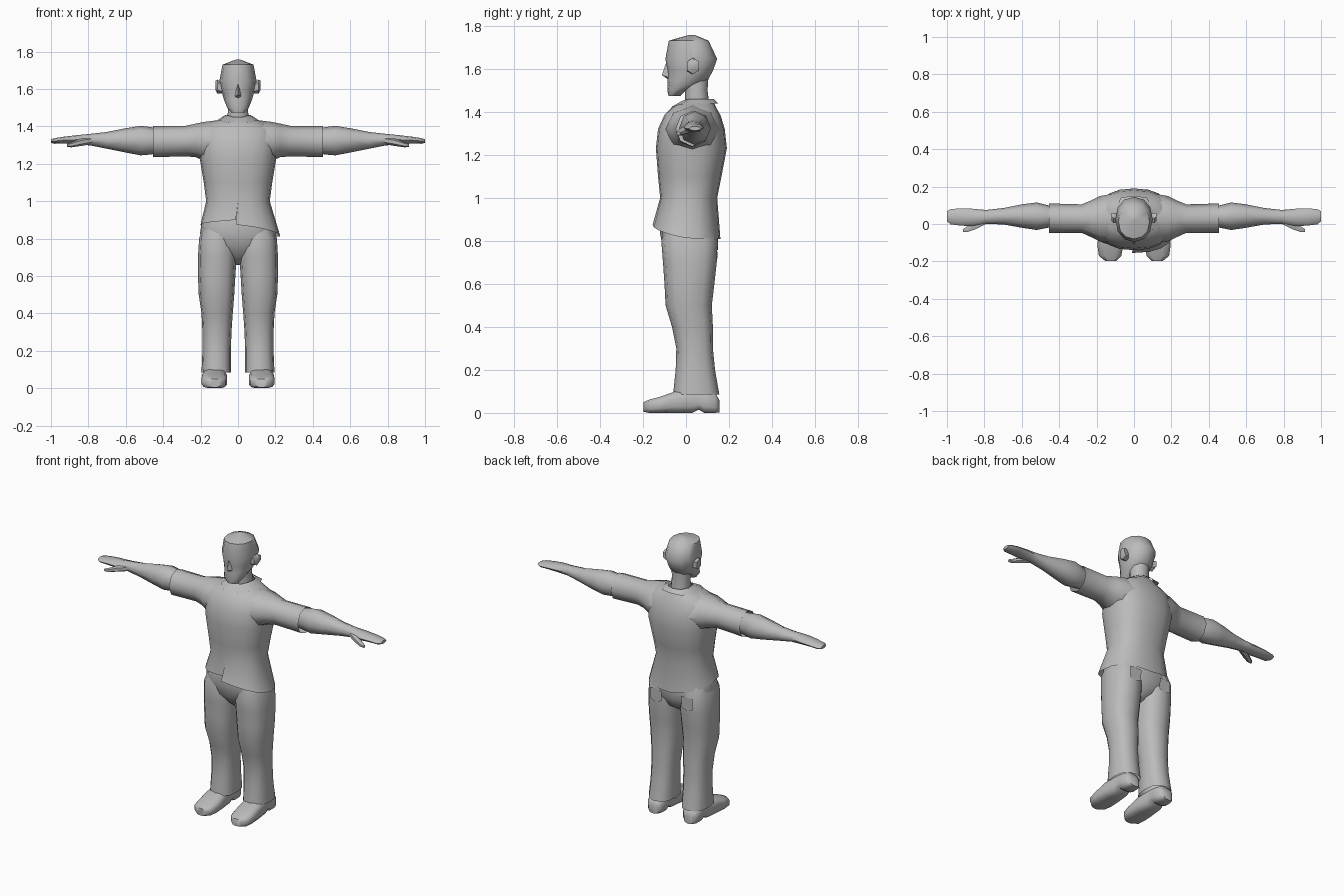
import bpy, bmesh, math
from mathutils import Vector

grey = bpy.data.materials.new("plain grey")
grey.diffuse_color = (0.5, 0.5, 0.5, 1)


def finish(name, bm, angle=50):
    bmesh.ops.remove_doubles(bm, verts=bm.verts, dist=0.0005)
    bmesh.ops.recalc_face_normals(bm, faces=bm.faces)
    me = bpy.data.meshes.new(name)
    bm.to_mesh(me)
    bm.free()
    me.materials.append(grey)
    ob = bpy.data.objects.new(name, me)
    bpy.context.collection.objects.link(ob)
    bpy.ops.object.select_all(action='DESELECT')
    ob.select_set(True)
    bpy.context.view_layer.objects.active = ob
    bpy.ops.object.shade_smooth_by_angle(angle=math.radians(angle))
    return ob


def outline(n, power, phase):
    """Unit superellipse, stretched to fill -1..1 both ways."""
    pts = []
    for i in range(n):
        t = math.radians(phase) + 2 * math.pi * i / n
        pts.append([math.copysign(abs(f) ** (2 / power), f) for f in (math.cos(t), math.sin(t))])
    m = [max(abs(p[k]) for p in pts) for k in (0, 1)]
    return [(p[0] / m[0], p[1] / m[1]) for p in pts]


def loft(name, axis, rings, n=12, power=2.3, phase=90, side=1, caps=(True, True), angle=50):
    """Rings are (position on axis, low a, high a, low b, high b)."""
    bm = bmesh.new()
    shape, rows = outline(n, power, phase), []
    for s, a0, a1, b0, b1 in rings:
        row = []
        for u, v in shape:
            a, b = (a0 + a1) / 2 + u * (a1 - a0) / 2, (b0 + b1) / 2 + v * (b1 - b0) / 2
            p = {'x': (s, a, b), 'y': (a, s, b), 'z': (a, b, s)}[axis]
            row.append(bm.verts.new((p[0] * side, p[1], p[2])))
        rows.append(row)
    for r, q in zip(rows, rows[1:]):
        for i in range(n):
            j = (i + 1) % n
            bm.faces.new((r[i], r[j], q[j], q[i]))
    for use, row in zip(caps, (rows[0], rows[-1])):
        if use:
            bm.faces.new(row)
    return finish(name, bm, angle)


def prism(name, pts, faces, angle=50):
    bm = bmesh.new()
    v = [bm.verts.new(p) for p in pts]
    for f in faces:
        bm.faces.new([v[i] for i in f])
    return finish(name, bm, angle)


# Shirt body: open at the bottom, with an uneven hem that steps at the front
def shirt():
    rings = [(0.85, .20, -.155, .16), (1.0, .17, -.12, .145), (1.1, .183, -.13, .165),
             (1.23, .205, -.14, .19), (1.32, .21, -.13, .18), (1.385, .20, -.10, .16),
             (1.42, .14, -.065, .14), (1.45, .065, -.015, .125)]
    hem = [.875, .812, .808, .875, .90]
    n, rows = 20, []
    bm = bmesh.new()
    shape = outline(n, 2.4, -90)
    for k, (z, rx, y0, y1) in enumerate(rings):
        row = []
        for i in range(n + 1):
            u, v = shape[i % n]
            x, y, h = u * rx, (y0 + y1) / 2 + v * (y1 - y0) / 2, z
            if k == 0:
                f = i * 4 / n
                j = min(int(f), 3)
                h = hem[j] + (hem[j + 1] - hem[j]) * (f - j)
                if x > 0:
                    x *= 1.13
                if i > n * .82:
                    y *= .86
                if i in (0, n):
                    x = -.012
            row.append(bm.verts.new((x, y, h)))
        rows.append(row)
    for r, q in zip(rows, rows[1:]):
        for i in range(n):
            bm.faces.new((r[i], r[i + 1], q[i + 1], q[i]))
    finish("shirt", bm)


shirt()

# Trousers top
loft("trouser_hips", 'z', [(.66, -.012, .012, -.01, .06), (.70, -.08, .08, -.06, .12),
                           (.76, -.19, .19, -.105, .145), (.83, -.203, .203, -.12, .15),
                           (.91, -.19, .19, -.12, .135), (.97, -.16, .16, -.10, .125)], n=16, power=2.5)

# Neck and head
loft("neck", 'z', [(1.42, -.058, .058, -.005, .11), (1.50, -.053, .053, -.005, .10),
                   (1.57, -.055, .055, -.02, .105)], n=10)
loft("head", 'z', [(1.474, -.035, .035, -.082, -.025), (1.50, -.058, .058, -.087, .0),
                   (1.545, -.076, .076, -.086, .10), (1.59, -.088, .088, -.086, .125),
                   (1.645, -.099, .099, -.096, .145), (1.73, -.083, .083, -.08, .105),
                   (1.757, -.012, .012, .015, .04)], n=12, power=2.2)
prism("nose", [(0, -.09, 1.635), (-.018, -.08, 1.56), (.018, -.08, 1.56), (0, -.112, 1.57), (0, -.08, 1.548)],
      [(0, 1, 3), (0, 3, 2), (1, 4, 3), (4, 2, 3), (0, 2, 4, 1)])

for s, tag in ((1, "right"), (-1, "left")):
    # Ears
    loft(tag + "_ear", 'x', [(.08, .005, .05, 1.575, 1.63), (.11, .005, .06, 1.575, 1.65),
                             (.121, .02, .06, 1.595, 1.645)], n=6, side=s)
    # Folded collar flaps
    prism(tag + "_collar", [(s * x, y, z) for x, y, z in (
        (.002, -.045, 1.428), (.05, -.075, 1.418), (.10, -.03, 1.432), (.105, .06, 1.437), (.07, .142, 1.437), (0, .15, 1.437),
        (.03, -.015, 1.452), (.062, .02, 1.46), (.068, .07, 1.46), (.045, .115, 1.46), (0, .128, 1.46))],
        [(0, 1, 6), (1, 2, 7, 6), (2, 3, 8, 7), (3, 4, 9, 8), (4, 5, 10, 9)])
    # Sleeve
    loft(tag + "_sleeve", 'x', [(.09, -.10, .165, 1.20, 1.435), (.18, -.095, .15, 1.215, 1.424),
                                (.225, -.072, .128, 1.235, 1.415), (.28, -.047, .105, 1.24, 1.403),
                                (.455, -.047, .11, 1.235, 1.402)], n=8, power=2, side=s, caps=(True, False))
    # Bare forearm and palm
    loft(tag + "_forearm_and_hand", 'x', [
        (.40, -.02, .09, 1.265, 1.38), (.46, -.02, .10, 1.25, 1.395), (.52, -.032, .115, 1.245, 1.403),
        (.60, -.02, .105, 1.26, 1.39), (.70, -.002, .085, 1.28, 1.37), (.79, .0, .075, 1.298, 1.36),
        (.87, -.012, .082, 1.305, 1.352), (.93, -.008, .083, 1.308, 1.345), (.98, -.002, .08, 1.307, 1.337),
        (1.0, .015, .068, 1.312, 1.332)], n=8, power=2, side=s)
    # Thumb
    loft(tag + "_thumb", 'x', [(.78, .005, .04, 1.305, 1.345), (.84, -.025, .02, 1.295, 1.335),
                               (.89, -.043, -.012, 1.288, 1.315), (.915, -.043, -.027, 1.29, 1.307)],
         n=6, power=2, side=s)
    # Trouser leg
    loft(tag + "_trouser_leg", 'z', [
        (.085, .038, .195, -.06, .155), (.20, .038, .19, -.048, .135), (.30, .035, .19, -.045, .125),
        (.40, .028, .195, -.065, .125), (.50, .02, .21, -.095, .12), (.60, .014, .214, -.10, .132),
        (.70, .008, .214, -.107, .143), (.80, .01, .208, -.115, .147), (.88, .02, .18, -.09, .12)],
        n=12, power=2.5, side=s, caps=(False, True))
    # Shoe
    loft(tag + "_shoe", 'y', [
        (-.197, .095, .155, .005, .05), (-.17, .068, .188, .0, .062), (-.12, .058, .195, .0, .075),
        (-.05, .06, .192, .0, .10), (.03, .07, .182, .0, .108), (.06, .072, .178, .015, .108),
        (.085, .07, .178, .0, .105), (.135, .075, .175, .0, .095), (.155, .095, .155, .003, .06)],
        n=12, power=3.2, phase=75, side=s)
    # Back pocket plate
    prism(tag + "_back_pocket", [(s * x, y, z) for x, y, z in (
        (.07, .15, .80), (.15, .147, .80), (.15, .146, .73), (.11, .148, .715), (.07, .146, .73))],
        [(0, 1, 2, 3, 4)])
